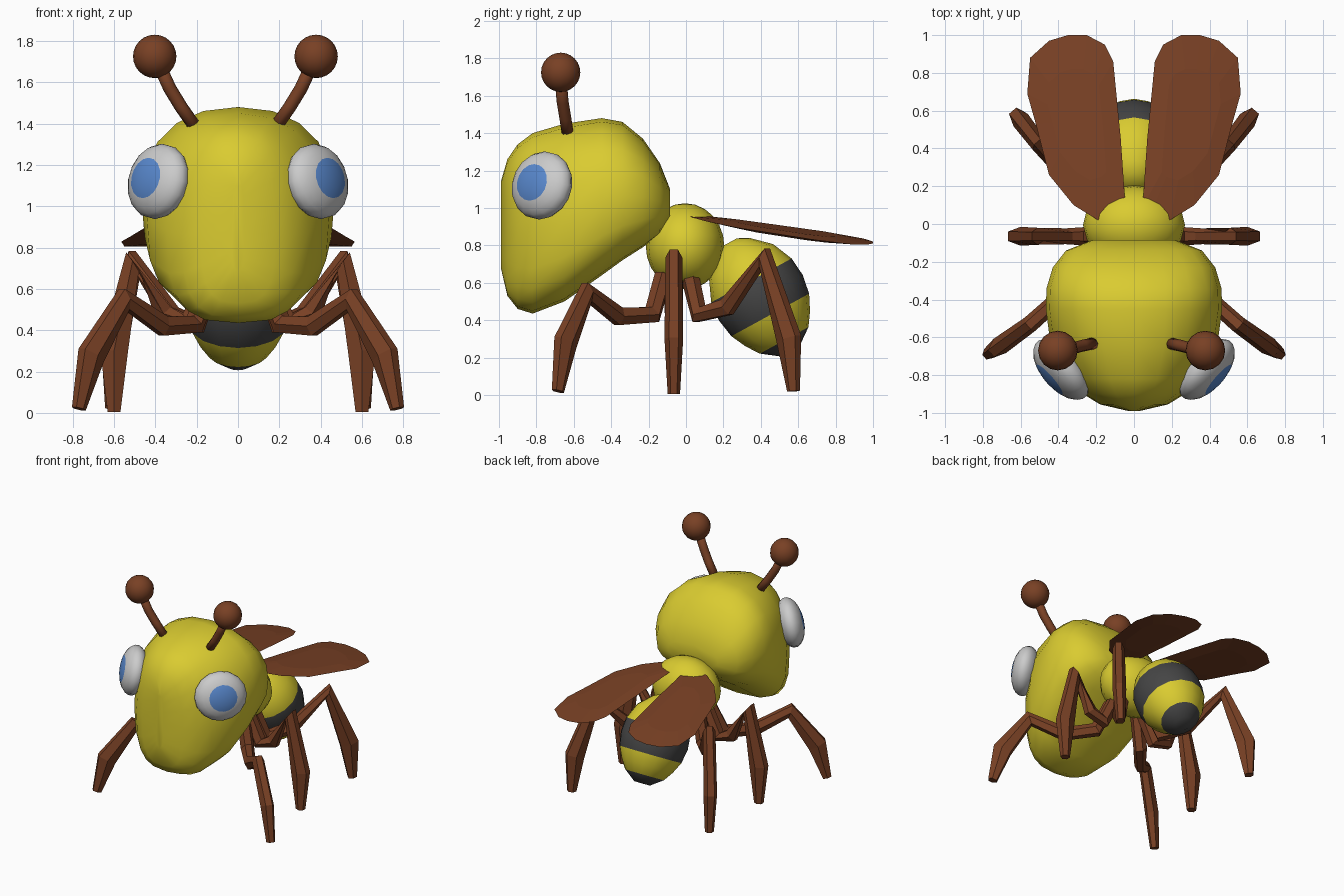
import bpy, bmesh, math
from mathutils import Vector, Matrix

if "Cube" in bpy.data.objects:
    bpy.data.objects.remove(bpy.data.objects["Cube"])


def material(name, rgb):
    m = bpy.data.materials.new(name)
    m.diffuse_color = (*rgb, 1)
    m.use_nodes = True
    m.node_tree.nodes["Principled BSDF"].inputs["Base Color"].default_value = m.diffuse_color
    return m


YELLOW = material("yellow", (0.70, 0.60, 0.03))
DARK = material("dark", (0.06, 0.06, 0.06))
BROWN = material("brown", (0.19, 0.052, 0.018))
WHITE = material("white", (0.62, 0.62, 0.62))
BLUE = material("blue", (0.10, 0.25, 0.62))


def finish(name, bm, mats, smooth=True):
    bmesh.ops.recalc_face_normals(bm, faces=bm.faces[:])
    me = bpy.data.meshes.new(name)
    for f in bm.faces:
        f.smooth = smooth
    bm.to_mesh(me)
    bm.free()
    for m in mats:
        me.materials.append(m)
    ob = bpy.data.objects.new(name, me)
    bpy.context.collection.objects.link(ob)
    return ob


def loft(name, rings, mats, smooth=True, ring_mats=None):
    bm = bmesh.new()
    vs = [[bm.verts.new(p) for p in r] for r in rings]
    n = len(rings[0])
    for k in range(len(vs) - 1):
        for i in range(n):
            j = (i + 1) % n
            f = bm.faces.new((vs[k][i], vs[k][j], vs[k + 1][j], vs[k + 1][i]))
            if ring_mats:
                f.material_index = ring_mats[k]
    for k in (0, -1):
        f = bm.faces.new(vs[k])
        if ring_mats:
            f.material_index = ring_mats[k]
    return finish(name, bm, mats, smooth)


def ellipsoid(name, loc, radii, mats, rot=Matrix(), segs=16, rings=11, cap=None):
    bm = bmesh.new()
    bmesh.ops.create_uvsphere(bm, u_segments=segs, v_segments=rings, radius=1)
    if cap:
        for f in bm.faces:
            if f.calc_center_median().z > cap:
                f.material_index = 1
    bm.transform(Matrix.Translation(loc) @ rot @ Matrix.Diagonal((*radii, 1)))
    return finish(name, bm, mats)


# Head: rounded sections along y (y, bottom, top, half width), fuller below
def spow(v, e):
    return math.copysign(abs(v) ** e, v)


rings = []
for y, lo, hi, w in [(-0.99, 0.68, 1.14, 0.03), (-0.955, 0.53, 1.26, 0.18),
                     (-0.90, 0.46, 1.34, 0.27), (-0.82, 0.435, 1.40, 0.345),
                     (-0.65, 0.50, 1.45, 0.44), (-0.45, 0.64, 1.48, 0.467),
                     (-0.34, 0.72, 1.46, 0.463), (-0.23, 0.79, 1.37, 0.43),
                     (-0.14, 0.86, 1.24, 0.36), (-0.085, 0.95, 1.10, 0.22)]:
    ring = []
    mid = lo + (hi - lo) * 0.46
    for i in range(20):
        a = 2 * math.pi * i / 20
        e = 2 / 2.3 if i < 10 else 2 / 3
        half = hi - mid if i < 10 else mid - lo
        ring.append((w * spow(math.cos(a), e), y, mid + half * spow(math.sin(a), e)))
    rings.append(ring)
loft("head", rings, [YELLOW])

# Thorax
ellipsoid("thorax", (0, -0.005, 0.795), (0.27, 0.21, 0.23), [YELLOW], rings=12)

# Striped abdomen along a tilted axis (distance, radius)
axis, perp = Vector((0, 0.48, -0.877)), Vector((0, 0.877, 0.48))
center = Vector((0, 0.40, 0.52))
rings = []
for s, r in [(-0.34, 0.04), (-0.31, 0.10), (-0.22, 0.195), (-0.105, 0.245), (0, 0.255),
             (0.105, 0.237), (0.19, 0.196), (0.26, 0.148), (0.325, 0.06)]:
    rings.append([center + axis * s + perp * r * math.sin(math.pi * i / 8)
                  + Vector((r * math.cos(math.pi * i / 8), 0, 0)) for i in range(16)])
loft("abdomen", rings, [YELLOW, DARK], ring_mats=[0, 0, 0, 1, 1, 0, 0, 1])


# Legs: hexagonal limb along a path, lying in a vertical plane
def leg(name, path, side):
    pts = [Vector((x * side, y, z)) for x, y, z in path]
    flat = pts[-1] - pts[0]
    h = Vector((-flat.y, flat.x, 0)).normalized()
    sizes = [(0.05, 0.05), (0.05, 0.055), (0.042, 0.055), (0.045, 0.06),
             (0.05, 0.078), (0.033, 0.036)]
    rings = []
    for i, p in enumerate(pts):
        t = (pts[min(i + 1, len(pts) - 1)] - pts[max(i - 1, 0)]).normalized()
        n = t.cross(h).normalized()
        rh, rn = sizes[i]
        rings.append([p + h * rh * math.cos(a) + n * rn * math.sin(a)
                      for a in (math.pi * k / 3 for k in range(6))])
    loft(name, rings, [BROWN], smooth=False)


LEGS = {
    "front_leg": [(0.13, -0.12, 0.64), (0.21, -0.18, 0.43), (0.36, -0.36, 0.42),
                  (0.55, -0.53, 0.55), (0.71, -0.645, 0.28), (0.77, -0.685, 0.02)],
    "middle_leg": [(0.14, -0.065, 0.64), (0.24, -0.065, 0.44), (0.36, -0.065, 0.48),
                   (0.51, -0.065, 0.735), (0.60, -0.065, 0.30), (0.60, -0.065, 0.005)],
    "hind_leg": [(0.13, 0.02, 0.64), (0.20, 0.07, 0.43), (0.32, 0.22, 0.47),
                 (0.50, 0.42, 0.735), (0.60, 0.55, 0.30), (0.61, 0.575, 0.02)],
}

# Wing outline seen from above
WING = [(0.045, 0.09), (0.085, 0.05), (0.19, 0.02), (0.32, 0.10), (0.45, 0.26),
        (0.52, 0.53), (0.565, 0.69), (0.55, 0.88), (0.45, 0.97), (0.35, 1.0),
        (0.25, 1.0), (0.155, 0.95), (0.11, 0.86), (0.07, 0.45)]

for side, tag in ((-1, "left"), (1, "right")):
    for name, path in LEGS.items():
        leg(f"{tag}_{name}", path, side)

    # Wing: thin blade, a little thicker in the middle
    cx, cy = 0.3, 0.55
    rings = []
    for k, off in ((0.6, 0.014), (1.0, 0.0), (0.6, -0.018)):
        ring = []
        for x, y in WING:
            px, py = cx + (x - cx) * k, cy + (y - cy) * k
            ring.append((px * side, py, 0.975 - 0.13 * py - 0.1 * px + off))
        rings.append(ring)
    loft(f"{tag}_wing", rings, [BROWN], smooth=False)

    # Eye with a pupil patch around its outward pole
    rot = Vector((0.75 * side, -0.65, 0.2)).to_track_quat('Z', 'Y').to_matrix().to_4x4()
    ellipsoid(f"{tag}_eye", (0.385 * side, -0.77, 1.12), (0.195, 0.185, 0.1),
              [WHITE, BLUE], rot, cap=0.86)

    # Antenna stalk and ball, the left one leaning out slightly more
    out = 0.025 if side < 0 else 0
    rings = []
    for x, y, z in [(0.18, -0.63, 1.38), (0.25, -0.645, 1.48), (0.305, -0.66, 1.57),
                    (0.36, -0.67, 1.69)]:
        rings.append([((x + out + 0.028 * math.cos(a)) * side, y + 0.032 * math.sin(a),
                       z - 0.015 * math.cos(a)) for a in (math.pi * k / 4 for k in range(8))])
    loft(f"{tag}_antenna_stalk", rings, [BROWN])
    ellipsoid(f"{tag}_antenna_ball", ((0.378 + out) * side, -0.67, 1.725), (0.105,) * 3,
              [BROWN], rings=12)
